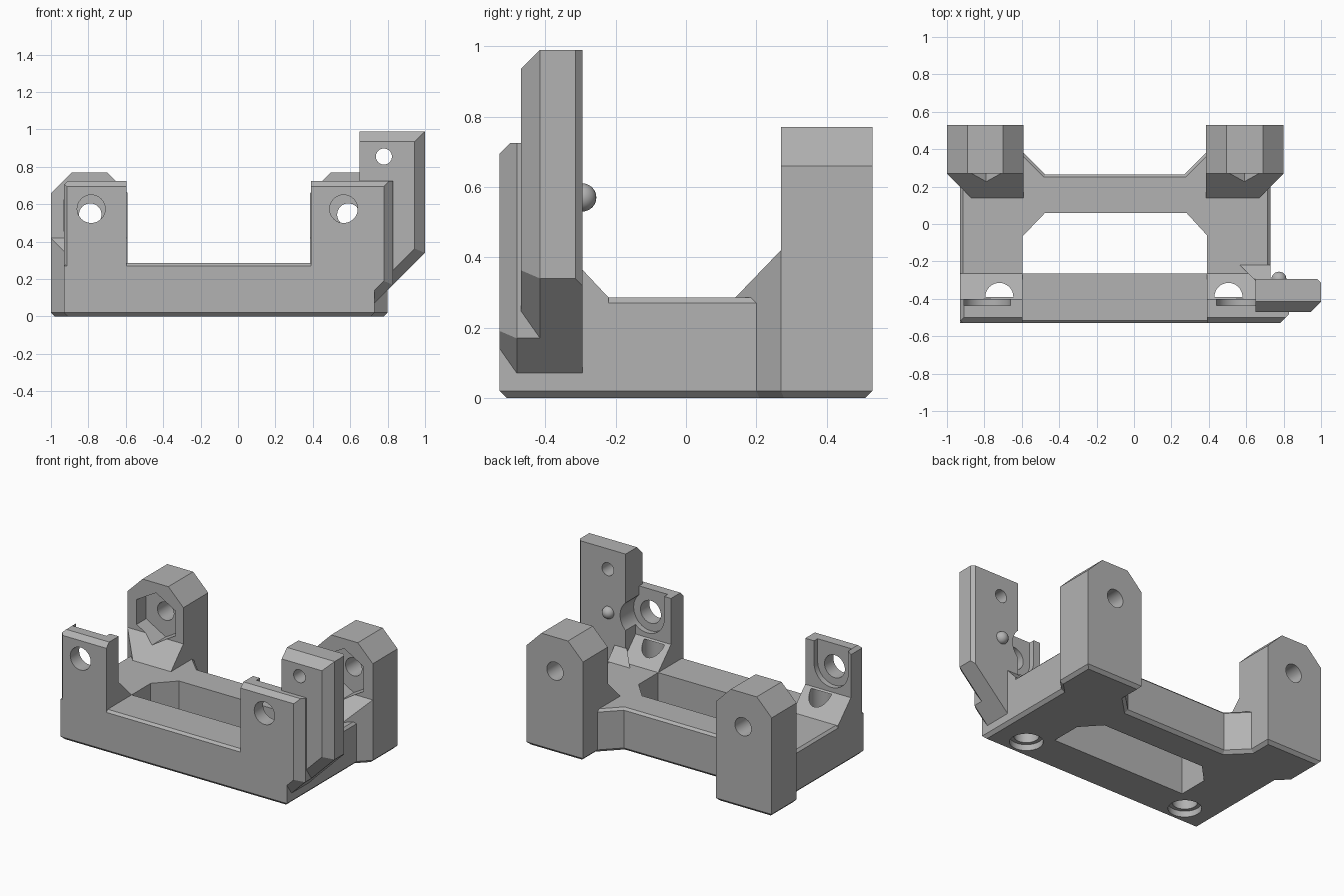
import bpy, bmesh, math
from mathutils import Vector

cube = bpy.data.objects.get("Cube")
if cube:
    bpy.data.objects.remove(cube)

grey = bpy.data.materials.new("plain_grey")
grey.use_nodes = True
grey.diffuse_color = (0.45, 0.45, 0.45, 1)
grey.node_tree.nodes["Principled BSDF"].inputs["Base Color"].default_value = (0.45, 0.45, 0.45, 1)


def finish(name, bm):
    bmesh.ops.recalc_face_normals(bm, faces=bm.faces)
    mesh = bpy.data.meshes.new(name)
    bm.to_mesh(mesh)
    bm.free()
    mesh.materials.append(grey)
    obj = bpy.data.objects.new(name, mesh)
    bpy.context.collection.objects.link(obj)
    return obj


def prism(name, points, axis, lo, hi, slices=(), bevels=()):
    """Extrude a profile along an axis, shave corners with planes, bevel edges at given heights."""
    place = {"x": lambda u, v, w: (w, u, v),
             "y": lambda u, v, w: (u, w, v),
             "z": lambda u, v, w: (u, v, w)}[axis]
    bm = bmesh.new()
    face = bm.faces.new([bm.verts.new(place(u, v, lo)) for u, v in points])
    top = bmesh.ops.extrude_face_region(bm, geom=[face])["geom"]
    verts = [g for g in top if isinstance(g, bmesh.types.BMVert)]
    bmesh.ops.translate(bm, verts=verts, vec=Vector(place(0, 0, hi - lo)))
    bmesh.ops.recalc_face_normals(bm, faces=bm.faces)
    for co, no in slices:
        bmesh.ops.bisect_plane(bm, geom=bm.verts[:] + bm.edges[:] + bm.faces[:],
                               plane_co=co, plane_no=no, clear_outer=True)
        bmesh.ops.holes_fill(bm, edges=[e for e in bm.edges if e.is_boundary], sides=0)
    for height, width in bevels:
        edges = [e for e in bm.edges if all(abs(v.co.z - height) < 1e-4 for v in e.verts)]
        bmesh.ops.bevel(bm, geom=edges, offset=width, segments=1, affect="EDGES")
    return finish(name, bm)


def ngon(sides, radius, cx, cy, turn=0.0):
    steps = [turn + math.tau * i / sides for i in range(sides)]
    return [(cx + radius * math.cos(a), cy + radius * math.sin(a)) for a in steps]


def box(x0, x1, y0, y1):
    return [(x0, y0), (x1, y0), (x1, y1), (x0, y1)]


def cut(parts, cutters):
    for part in parts:
        bpy.context.view_layer.objects.active = part
        for cutter in cutters:
            mod = part.modifiers.new("cut", "BOOLEAN")
            mod.operation, mod.solver, mod.object = "DIFFERENCE", "EXACT", cutter
            bpy.ops.object.modifier_apply(modifier=mod.name)
    for cutter in cutters:
        cutter.hide_render = True


def clear(cutters):
    for cutter in cutters:
        bpy.data.objects.remove(cutter)


# Base frame with its central opening
base = prism("base_frame", [
    (-.93, -.53), (.73, -.53), (.73, .2), (.8, .27), (.8, .53), (.385, .53), (.385, .38),
    (.27, .265), (-.475, .265), (-.59, .38), (-.59, .53), (-1, .53), (-1, .27), (-.93, .2)],
    "z", 0, .285, bevels=[(0, .02), (.285, .015)])
opening = prism("opening_cutter", [
    (-.595, -.265), (.39, -.265), (.39, -.06), (.28, .06), (-.475, .06), (-.595, -.065)],
    "z", -.1, .5)
cut([base], [opening])
clear([opening])
parts = [base]

# Rear posts with foot gussets, nut pockets and bolt holes
for side, x0, x1, out in (("right", -1, -.59, -1), ("left", .385, .8, 1)):
    c = .11
    post = prism(side + "_rear_post", [
        (x0, .021), (x1, .021), (x1, .66), (x1 - c, .77), (x0 + c, .77), (x0, .66)],
        "y", .27, .53, slices=[((0, .51, .021), (0, 1, -1))])
    edge = x0 if out < 0 else x1
    gusset = prism(side + "_rear_gusset", [(.14, .1), (.3, .1), (.3, .42), (.27, .42), (.14, .285)],
                   "x", x0, x1, slices=[((edge, .27, 0), (out, -1, 0))])
    cx = -.79 if out < 0 else .59
    cutters = [prism("nut_cutter", ngon(6, .165, cx, .54, math.pi / 6), "y", .1, .37),
               prism("bolt_cutter", ngon(32, .06, cx, .545), "y", .1, .6)]
    cut([post, gusset], cutters)
    clear(cutters)
    parts += [post, gusset]

# Front towers: thin wall over a sloped foot
wall = [(-.53, .1), (-.53, .695), (-.5, .725), (-.4, .725), (-.4, .42), (-.265, .285), (-.265, .1)]
right_tower = prism("right_front_tower", wall, "x", -.93, -.595, slices=[
    ((-.915, -.53, 0), (-1, -1, 0)), ((-.93, 0, .705), (-1, 0, 1))])
left_tower = prism("left_front_tower", wall, "x", .39, .73)
shoulder = prism("left_tower_shoulder", [(.7, .07), (.73, .07), (.83, .17), (.83, .725), (.7, .725)],
                 "y", -.53, -.4, slices=[
                     ((0, -.53, .695), (0, -1, 1)),
                     ((.78, -.53, 0), (1, -1, 0)),
                     ((.795, -.53, .205), (.7, -1, -.7))])

# Side arm with chamfered edges, a foot wedge and a round locating pin
arm = prism("side_arm", [(.65, .07), (.73, .07), (1, .34), (1, .99), (.65, .99)], "y", -.47, -.295, slices=[
    ((0, -.47, .935), (0, -1, 1)),
    ((.945, -.47, 0), (1, -1, 0)),
    ((.961, -.47, .379), (.7, -1, -.7)),
    ((.98, -.295, 0), (1, 1, 0))])
wedge = prism("arm_wedge", [(-.4, .1), (-.22, .1), (-.22, .285), (-.295, .365), (-.4, .365)],
              "x", .565, .73, slices=[((.565, -.22, 0), (-1, -1, 0))])
bm = bmesh.new()
bmesh.ops.create_uvsphere(bm, u_segments=24, v_segments=16, radius=.04)
bmesh.ops.translate(bm, verts=bm.verts, vec=(.775, -.295, .57))
pin = finish("locating_pin", bm)

arm_hole = prism("arm_hole_cutter", ngon(32, .043, .78, .855), "y", -.6, -.1)
cut([arm], [arm_hole])
clear([arm_hole])

# Tower bolt holes, open-topped rear pockets and vertical screw holes
for cx, sx, targets in ((-.785, -.72, [right_tower]),
                        (.565, .505, [left_tower, shoulder, arm, wedge])):
    through = [prism("bolt_cutter", ngon(32, .075, cx, .575), "y", -.6, -.1),
               prism("pocket_cutter", ngon(48, .125, cx, .575), "y", -.437, -.2)]
    slot = prism("slot_cutter", box(cx - .125, cx + .125, .575, .9), "y", -.437, -.3)
    screw = [prism("screw_cutter", ngon(32, .075, sx, -.39), "z", -.1, .41),
             prism("screw_head_cutter", ngon(32, .1, sx, -.39), "z", -.1, .04)]
    cut(targets, through)
    cut(targets[:1], [slot])
    cut(targets[:1] + [base], screw)
    clear(through + [slot] + screw)

parts += [right_tower, left_tower, shoulder, arm, wedge, pin]

# Smooth the round walls while keeping edges crisp
bpy.ops.object.select_all(action="DESELECT")
for part in parts:
    part.select_set(True)
bpy.context.view_layer.objects.active = base
bpy.ops.object.shade_smooth_by_angle(angle=math.radians(25))
